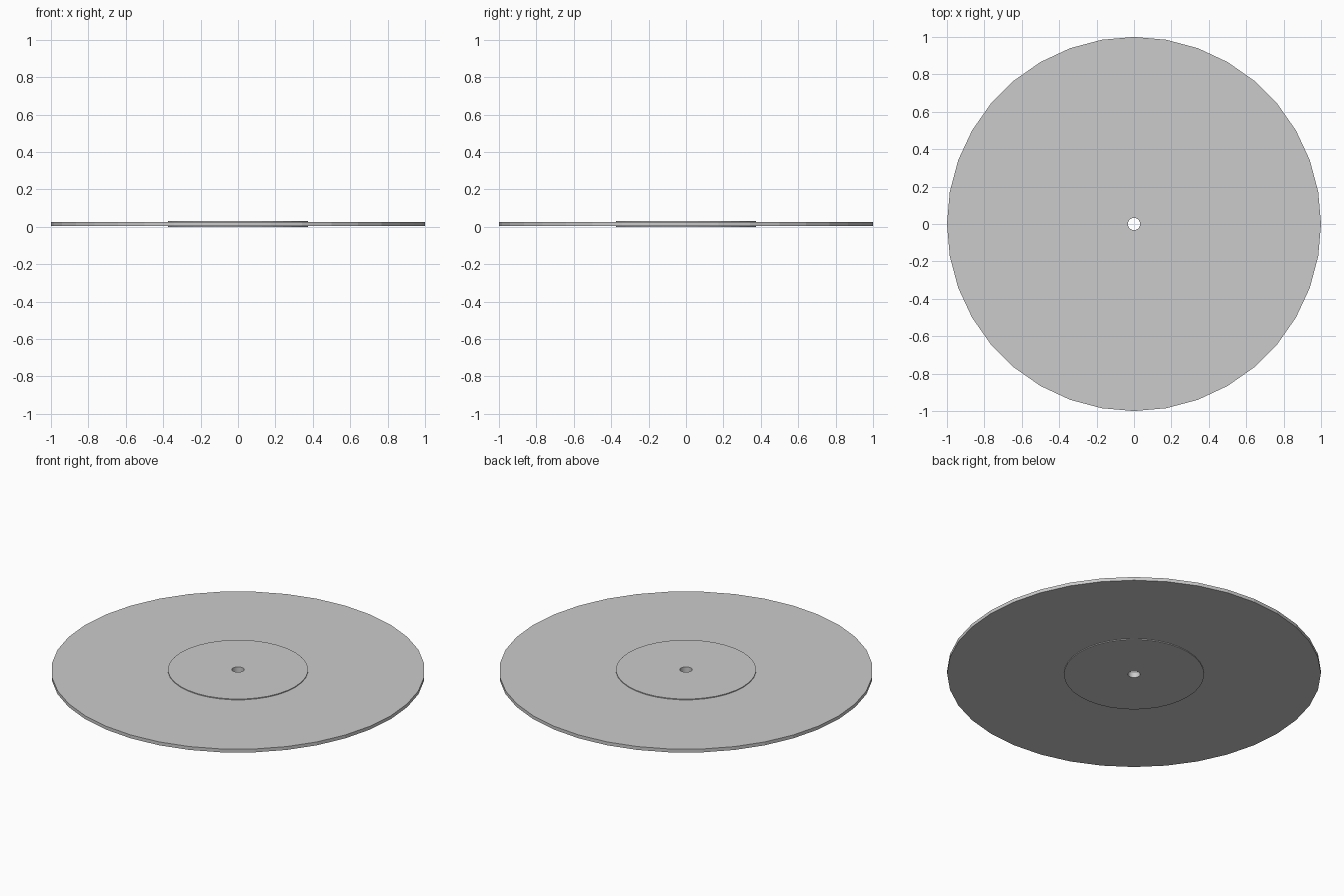
import bpy, bmesh
from math import cos, sin, pi

if "Cube" in bpy.data.objects:
    bpy.data.objects.remove(bpy.data.objects["Cube"])

SIDES = 36


def lathe(name, profile, sides):
    """Spin a closed (radius, z) profile around the z axis."""
    bm = bmesh.new()
    rings = [[bm.verts.new((r * cos(2 * pi * i / sides), r * sin(2 * pi * i / sides), z))
              for r, z in profile] for i in range(sides)]
    n = len(profile)
    for i in range(sides):
        a, b = rings[i], rings[(i + 1) % sides]
        for j in range(n):
            k = (j + 1) % n
            bm.faces.new((a[j], b[j], b[k], a[k]))
    bmesh.ops.recalc_face_normals(bm, faces=bm.faces)
    mesh = bpy.data.meshes.new(name)
    bm.to_mesh(mesh)
    bm.free()
    obj = bpy.data.objects.new(name, mesh)
    bpy.context.collection.objects.link(obj)
    return obj


# Thin disc with a raised label on both sides and a spindle hole
HOLE, LABEL, RIM = 0.033, 0.375, 1.0
record = lathe("record_disc", [
    (HOLE, 0.0), (LABEL, 0.0), (LABEL, 0.005), (RIM, 0.005),
    (RIM, 0.025), (LABEL, 0.025), (LABEL, 0.03), (HOLE, 0.03),
], SIDES)
